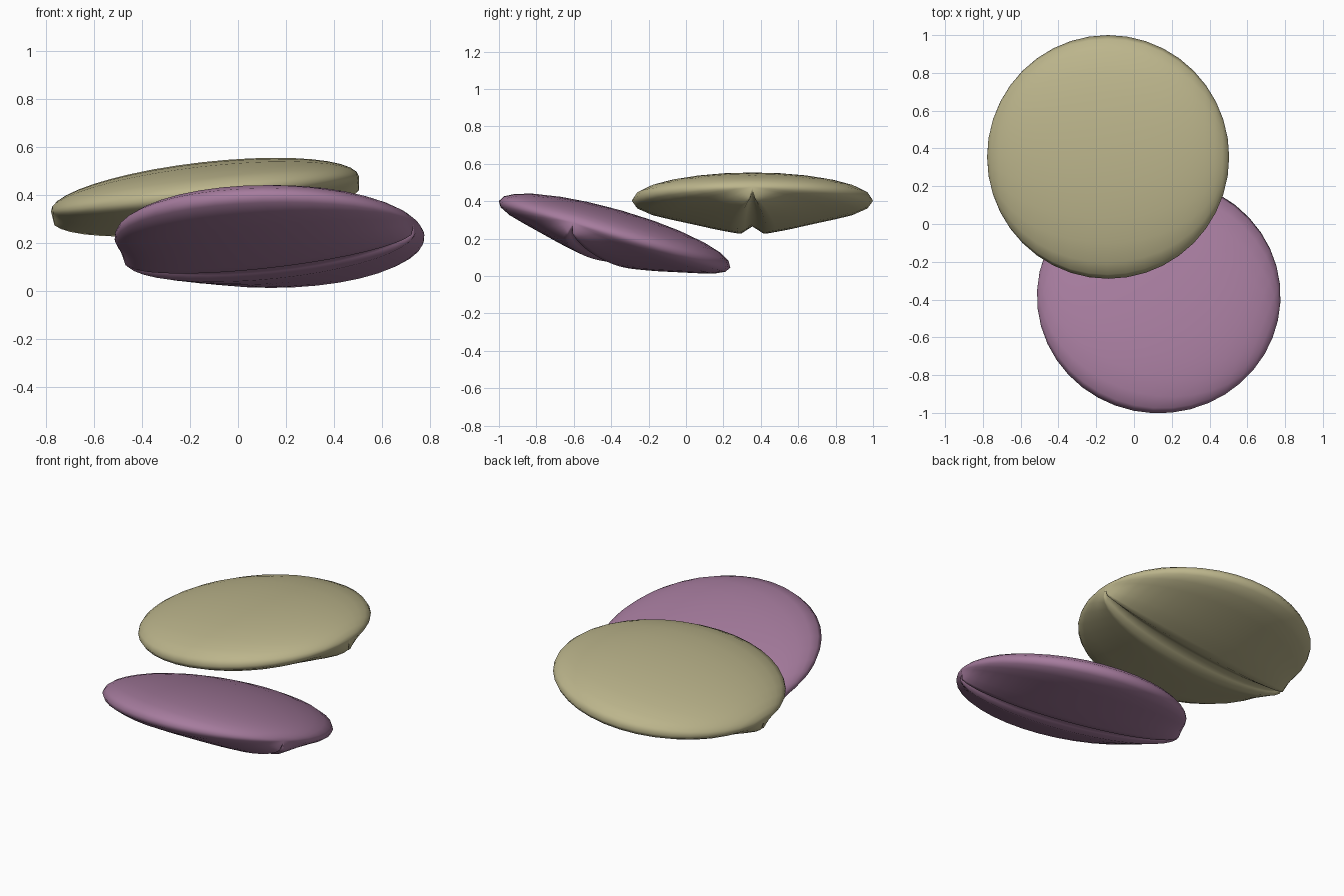
import bpy, bmesh, math
from mathutils import Matrix

if "Cube" in bpy.data.objects:
    bpy.data.objects.remove(bpy.data.objects["Cube"])

R = 0.645          # disc radius
TOP, BOTTOM = 0.133, 0.118
LIP = 0.04         # height of the lips beside the groove
RINGS = 20
# angles across the underside, measured from the groove line, then on over the top
HALF = [3.5, 7, 11, 16, 22, 30, 45, 60, 75, 90, 105, 120, 135, 150, 165]
ANGLES = [0] + HALF + [180] + [360 - a for a in reversed(HALF)]


def lip(s):
    """Raised lip profile: zero in the groove, peak beside it, sloping out."""
    s = abs(s)
    if s < 0.12:
        t = s / 0.12
        return LIP * t * t * (3 - 2 * t)
    return LIP * max(0, 1 - (s - 0.12) / 0.5)


def bean(name, color, matrix):
    bm = bmesh.new()
    # flattened ellipsoid with its poles at the ends of the groove
    rings = []
    for i in range(1, RINGS):
        a = math.pi * i / RINGS
        ring = []
        for deg in ANGLES:
            p = math.radians(deg)
            c = math.cos(p)
            z = -c * math.sin(a) * (BOTTOM if c > 0 else TOP)
            if c > 0.01:
                z -= lip(math.sin(p))
            ring.append(bm.verts.new((R * math.cos(a), R * math.sin(a) * math.sin(p), z)))
        rings.append(ring)
    n = len(ANGLES)
    for r0, r1 in zip(rings, rings[1:]):
        for j in range(n):
            k = (j + 1) % n
            bm.faces.new((r0[j], r0[k], r1[k], r1[j]))
    for x, ring in ((R, rings[0]), (-R, rings[-1])):
        pole = bm.verts.new((x, 0, 0))
        for j in range(n):
            bm.faces.new((pole, ring[j], ring[(j + 1) % n]))
    bmesh.ops.recalc_face_normals(bm, faces=bm.faces)
    me = bpy.data.meshes.new(name)
    bm.to_mesh(me)
    bm.free()
    for f in me.polygons:
        f.use_smooth = True
    mat = bpy.data.materials.new(name + "_color")
    mat.diffuse_color = color
    mat.use_nodes = True
    mat.node_tree.nodes["Principled BSDF"].inputs["Base Color"].default_value = mat.diffuse_color
    me.materials.append(mat)
    ob = bpy.data.objects.new(name, me)
    ob.matrix_world = matrix
    bpy.context.collection.objects.link(ob)


def rot(deg, axis):
    return Matrix.Rotation(math.radians(deg), 4, axis)


# upper bean, tipped up to the right
bean("tan_bean", (0.50, 0.46, 0.26, 1),
     Matrix.Translation((-0.137, 0.355, 0.403)) @ rot(-6.5, 'Y'))
# lower bean, tipped down to the back with its groove turned
bean("mauve_bean", (0.38, 0.20, 0.34, 1),
     Matrix.Translation((0.131, -0.382, 0.223)) @ rot(-16, 'X') @ rot(-21, 'Z'))
